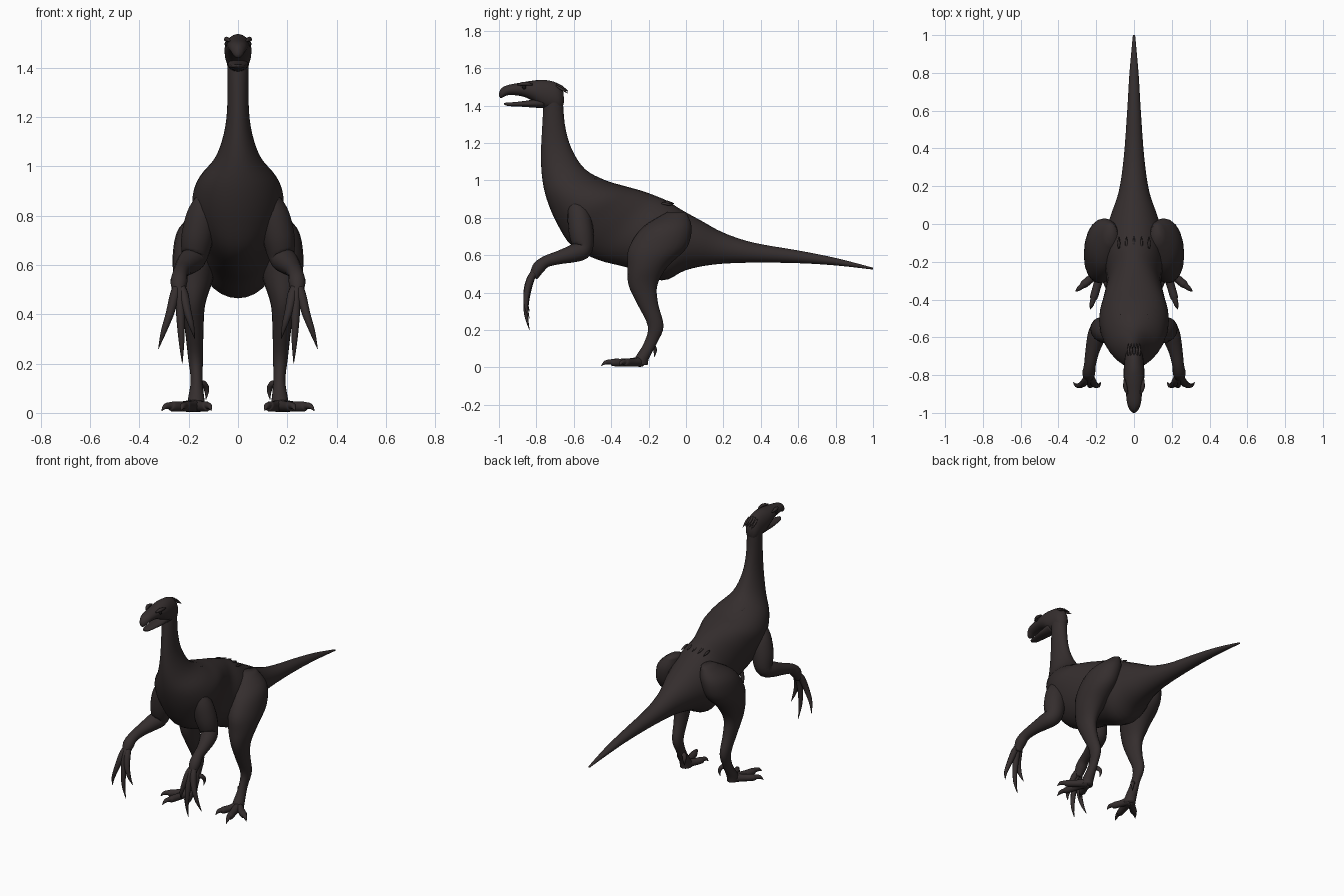
import bpy, bmesh, math
from mathutils import Vector

cube = bpy.data.objects.get("Cube")
if cube:
    bpy.data.objects.remove(cube, do_unlink=True)


def material(name, color):
    m = bpy.data.materials.new(name)
    m.use_nodes = True
    m.diffuse_color = color
    bsdf = next(n for n in m.node_tree.nodes if n.type == 'BSDF_PRINCIPLED')
    bsdf.inputs["Base Color"].default_value = color
    bsdf.inputs["Roughness"].default_value = 0.8
    return m


HIDE = material("dark brown hide", (0.035, 0.027, 0.027, 1))
EYE = material("black eye", (0.008, 0.007, 0.007, 1))


def spline(rows, steps):
    """Catmull-Rom interpolation of rows of numbers."""
    rows = [Vector(r) for r in rows]
    out = []
    for i in range(len(rows) - 1):
        b, c = rows[i], rows[i + 1]
        a, d = rows[max(i - 1, 0)], rows[min(i + 2, len(rows) - 1)]
        for k in range(steps):
            t = k / steps
            out.append(b + (c - a) * (t / 2) + (a * 2 - b * 5 + c * 4 - d) * (t * t / 2)
                       + (b * 3 - a - c * 3 + d) * (t ** 3 / 2))
    return out + [rows[-1]]


def skin(name, rings, sides, mat=HIDE):
    """Skin rings given as (centre, half axis, half axis)."""
    bm = bmesh.new()
    loops = []
    for centre, u, v in rings:
        angles = [math.tau * i / sides for i in range(sides)]
        loops.append([bm.verts.new(centre + u * math.cos(a) + v * math.sin(a)) for a in angles])
    for p, q in zip(loops, loops[1:]):
        for i in range(sides):
            j = (i + 1) % sides
            bm.faces.new((p[i], p[j], q[j], q[i]))
    bm.faces.new(loops[0])
    bm.faces.new(loops[-1])
    return finish(name, bm, mat)


def finish(name, bm, mat):
    bmesh.ops.recalc_face_normals(bm, faces=bm.faces)
    me = bpy.data.meshes.new(name)
    bm.to_mesh(me)
    bm.free()
    me.materials.append(mat)
    me.shade_smooth()
    ob = bpy.data.objects.new(name, me)
    bpy.context.collection.objects.link(ob)
    return ob


def loft(name, rows, sides=28, steps=4):
    """Rows: low y, low z, high y, high z, half width."""
    rings = []
    for y0, z0, y1, z1, w in spline(rows, steps):
        low, high = Vector((0, y0, z0)), Vector((0, y1, z1))
        rings.append(((low + high) / 2, Vector((max(w, 0.003), 0, 0)), (high - low) / 2))
    return skin(name, rings, sides)


def tube(name, rows, side=1, sides=12, steps=4):
    """Rows: x, y, z, radius; rings stand across the path."""
    pts = spline(rows, steps)
    pos = [Vector((p[0] * side, p[1], p[2])) for p in pts]
    rings = []
    for i, p in enumerate(pts):
        t = (pos[min(i + 1, len(pos) - 1)] - pos[max(i - 1, 0)]).normalized()
        u = (Vector((1, 0, 0)) - t * t.x).normalized()
        r = max(p[3], 0.001)
        rings.append((pos[i], u * r, t.cross(u) * r))
    return skin(name, rings, sides)


# Neck, trunk and tail
loft("body", [
    (-.76, 1.44, -.66, 1.47, .045), (-.768, 1.3, -.648, 1.3, .042),
    (-.775, 1.15, -.612, 1.17, .052), (-.77, 1.02, -.54, 1.06, .09),
    (-.745, .9, -.43, 1.0, .158), (-.69, .77, -.33, .97, .185),
    (-.61, .65, -.24, .945, .165), (-.47, .575, -.17, .92, .145),
    (-.3, .53, -.1, .89, .155), (-.13, .465, -.02, .84, .16),
    (0, .52, .08, .785, .125), (.15, .55, .2, .72, .08),
    (.35, .56, .36, .667, .054), (.6, .557, .6, .625, .036),
    (.8, .545, .8, .585, .024), (1, .523, 1, .533, .006)])

# Head with open beak
loft("skull", [
    (-.652, 1.42, -.655, 1.47, .015), (-.675, 1.37, -.69, 1.52, .043),
    (-.76, 1.385, -.76, 1.537, .054), (-.82, 1.425, -.82, 1.533, .054),
    (-.88, 1.45, -.88, 1.523, .045), (-.95, 1.455, -.95, 1.51, .036),
    (-.988, 1.44, -.983, 1.495, .022), (-1, 1.452, -.998, 1.475, .006)], 20)
loft("lower_jaw", [
    (-.76, 1.385, -.76, 1.45, .042), (-.83, 1.39, -.83, 1.43, .04),
    (-.9, 1.395, -.9, 1.42, .032), (-.95, 1.397, -.95, 1.416, .022),
    (-.972, 1.405, -.972, 1.414, .006)], 16)

for side, label in ((1, "left"), (-1, "right")):
    # Brow and eye
    tube(label + "_brow", [(.035, -.9, 1.51, .004), (.046, -.865, 1.516, .011),
                           (.05, -.82, 1.512, .004)], side, 8)
    bm = bmesh.new()
    bmesh.ops.create_uvsphere(bm, u_segments=10, v_segments=8, radius=.011)
    bmesh.ops.translate(bm, verts=bm.verts, vec=(.044 * side, -.865, 1.497))
    finish(label + "_eye", bm, EYE)

    # Leg, ringed horizontally: x, y, z, half width, half depth
    leg = [(.12, -.05, .83, .03, .05), (.155, -.1, .75, .085, .13),
           (.175, -.15, .64, .09, .155), (.18, -.205, .54, .078, .108),
           (.183, -.23, .44, .05, .077), (.178, -.205, .34, .038, .056),
           (.172, -.162, .22, .03, .042), (.168, -.19, .13, .024, .035),
           (.17, -.235, .05, .034, .038), (.17, -.245, .012, .034, .04)]
    skin(label + "_leg", [(Vector((x * side, y, z)), Vector((a, 0, 0)), Vector((0, b, 0)))
                          for x, y, z, a, b in spline(leg, 4)], 20)

    # Toes ending in hooked claws
    for toe, tx, ty in (("inner", .115, -.37), ("middle", .225, -.43), ("outer", .295, -.345)):
        dx, dy = tx - .17, ty + .24
        tube(f"{label}_{toe}_toe", [
            (.17, -.24, .03, .028), (.17 + dx * .4, -.24 + dy * .4, .026, .022),
            (.17 + dx * .75, -.24 + dy * .75, .026, .021),
            (.17 + dx * .85, -.24 + dy * .85, .029, .015),
            (tx, ty, .026, .011), (tx + dx * .12, ty + dy * .12, .008, .001)], side, 10)
    tube(label + "_dewclaw", [(.165, -.195, .12, .016), (.137, -.178, .115, .014),
                              (.127, -.165, .09, .01), (.13, -.17, .055, .001)], side, 8)

    # Arm
    tube(label + "_arm", [
        (.11, -.6, .9, .03), (.14, -.575, .82, .06), (.163, -.56, .72, .066),
        (.178, -.553, .635, .054), (.2, -.6, .61, .048), (.222, -.68, .587, .036),
        (.234, -.75, .565, .031), (.24, -.79, .53, .034), (.24, -.815, .48, .022)], side, 16)

    # Three long scythe claws
    for finger, x0, x1, z1 in (("inner", .222, .175, .3), ("middle", .236, .226, .2),
                               ("outer", .255, .323, .26)):
        tube(f"{label}_{finger}_claw", [
            (.24, -.785, .53, .016), (x0, -.825, .485, .02),
            (x0 * .7 + x1 * .3, -.85, .485 + (z1 - .485) * .35, .017),
            (x0 * .3 + x1 * .7, -.855, .485 + (z1 - .485) * .7, .011),
            (x1, -.837, z1, .001)], side, 8)

# Small feather tufts on nape, shoulders and hips
for name, y, z, slope, span in (("nape", -.665, 1.5, -.9, .03), ("shoulder", -.5, 1.02, -.4, .07),
                                ("back", -.43, .99, -.3, .07), ("hip", -.1, .885, -.4, .08)):
    for i in range(5):
        f = (i - 2) / 2
        x, zz = f * span, z - .012 * f * f
        tube(f"{name}_tuft_{i + 1}", [(x, y - .03, zz - .03 * slope - .008, .004),
                                      (x, y, zz, .008),
                                      (x, y + .035, zz + .03 * slope + .004, .001)], 1, 6, 2)
